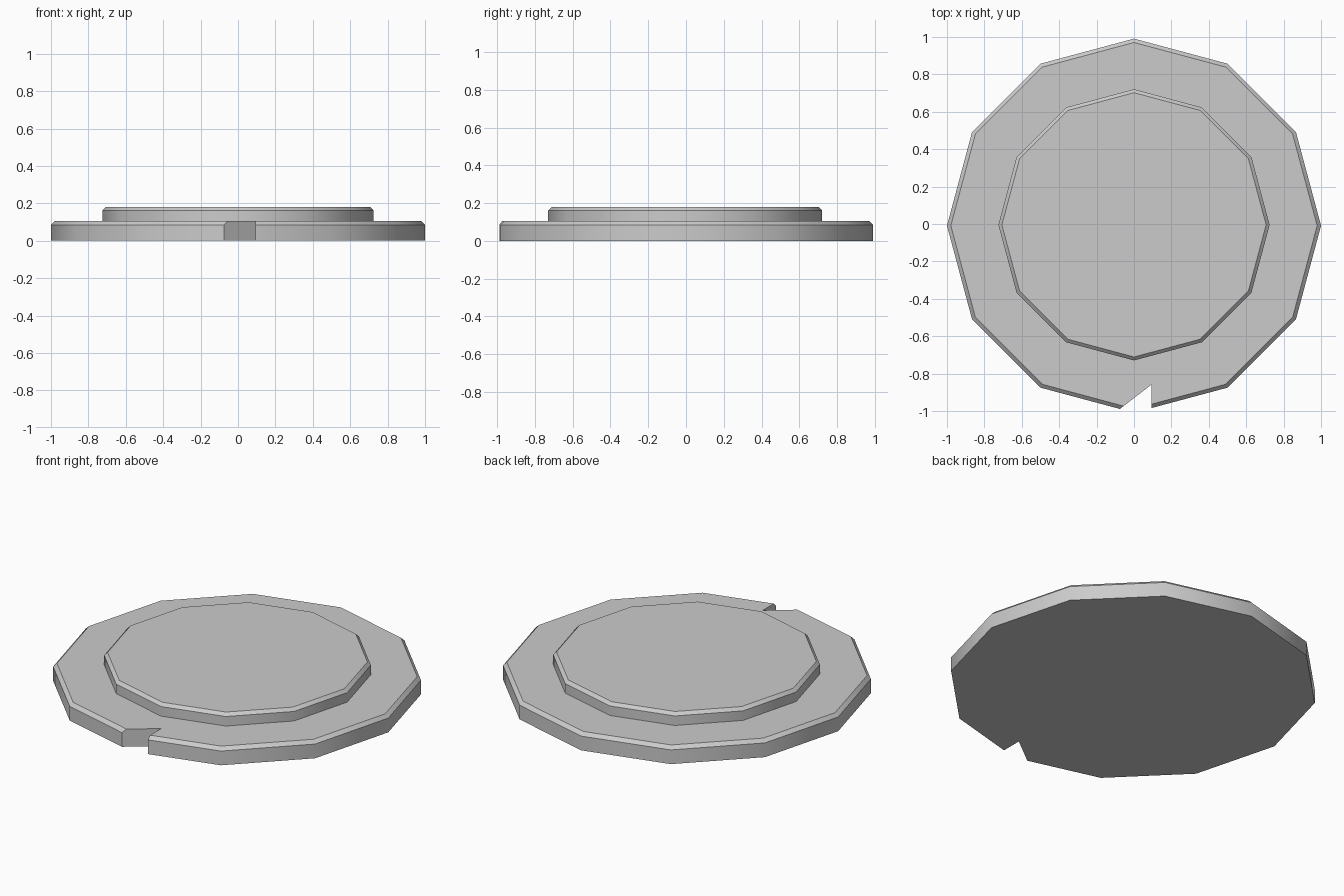
import bpy, bmesh, math
from mathutils import Matrix

if "Cube" in bpy.data.objects:
    bpy.data.objects.remove(bpy.data.objects["Cube"])

SIDES = 12
SHIFT = -0.009  # recentres the base, whose front corner is notched away


def prism(name, sides, radius, z0, z1, y, chamfer=0.0, turn=0.0):
    """Low-sided disc with a chamfered top rim."""
    bm = bmesh.new()
    bmesh.ops.create_cone(bm, cap_ends=True, segments=sides, radius1=radius,
                          radius2=radius, depth=z1 - z0,
                          matrix=Matrix.Translation((0, y, (z0 + z1) / 2))
                          @ Matrix.Rotation(turn, 4, 'Z'))
    if chamfer:
        rim = [e for e in bm.edges if all(v.co.z > z1 - 1e-4 for v in e.verts)]
        bmesh.ops.bevel(bm, geom=rim, offset=chamfer, segments=1,
                        affect='EDGES', profile=0.5)
    mesh = bpy.data.meshes.new(name)
    bm.to_mesh(mesh)
    bm.free()
    ob = bpy.data.objects.new(name, mesh)
    bpy.context.collection.objects.link(ob)
    return ob


def smooth(ob):
    bpy.ops.object.select_all(action='DESELECT')
    ob.select_set(True)
    bpy.context.view_layer.objects.active = ob
    bpy.ops.object.shade_smooth_by_angle(angle=math.radians(40))


# Wide base plate and raised upper plate
base = prism("base_plate", SIDES, 1.0, 0.0, 0.105, SHIFT, 0.02)
top = prism("raised_plate", SIDES, 0.725, 0.09, 0.18, SHIFT / 2, 0.018)
smooth(base)
smooth(top)

# V-shaped cutter for the front notch, its tip pointing inward
tip_y, radius = -0.825, 0.25
cutter = prism("notch_cutter", 3, radius, -0.1, 0.3, 0, turn=math.pi / 2)
cutter.scale.x = 0.75
cutter.location.y = tip_y - radius
cutter.hide_render = True
cutter.hide_set(True)

# Cut the notch through the base rim
cut = base.modifiers.new("notch", 'BOOLEAN')
cut.operation = 'DIFFERENCE'
cut.solver = 'EXACT'
cut.object = cutter
